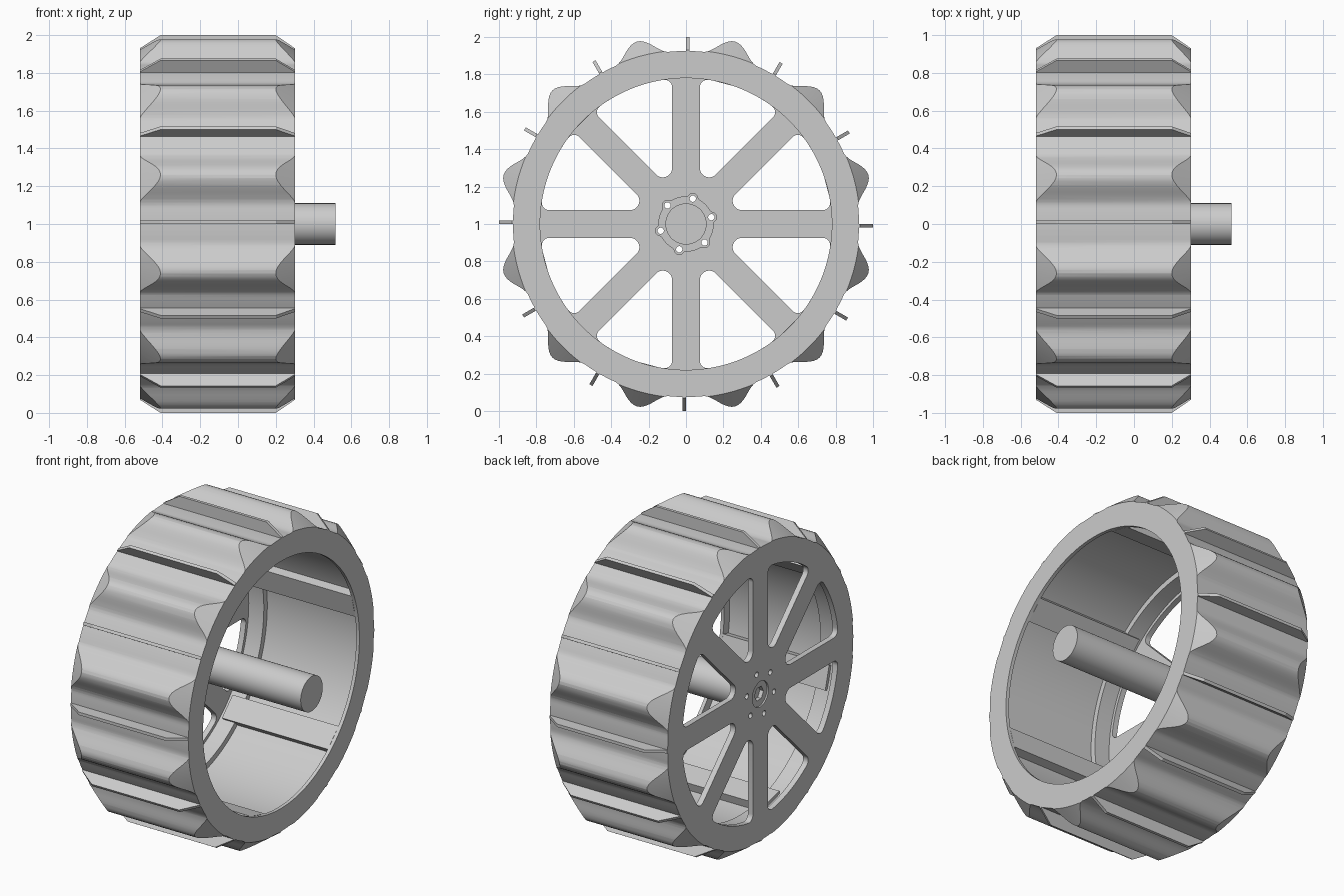
import bpy, bmesh
from math import sin, cos, pi, radians, asin, sqrt
from mathutils import Matrix, Vector

cube = bpy.data.objects.get("Cube")
if cube:
    bpy.data.objects.remove(cube)

grey = bpy.data.materials.new("light_grey")
grey.use_nodes = True
colour = (0.6, 0.6, 0.6, 1)
grey.diffuse_color = colour
grey.node_tree.nodes["Principled BSDF"].inputs["Base Color"].default_value = colour

# Wheel frame: axle along x, axle height 1
CENTRE = Vector((0, 0, 1))
X_IN, X_OUT = -0.52, 0.302         # spoked side, open side
DISC = -0.485                      # inner face of the spoked disc
BASE, PEAK, LIP, SEAT, WALL = 0.925, 1.01, 0.78, 0.80, 0.835


def smooth(obj):
    bpy.ops.object.select_all(action='DESELECT')
    obj.select_set(True)
    bpy.context.view_layer.objects.active = obj
    bpy.ops.object.shade_smooth_by_angle(angle=radians(22))


def finish(name, bm):
    bmesh.ops.remove_doubles(bm, verts=bm.verts, dist=0.0002)
    bmesh.ops.recalc_face_normals(bm, faces=bm.faces)
    mesh = bpy.data.meshes.new(name)
    bm.to_mesh(mesh)
    bm.free()
    mesh.materials.clear()
    mesh.materials.append(grey)
    obj = bpy.data.objects.new(name, mesh)
    bpy.context.collection.objects.link(obj)
    smooth(obj)
    return obj


def arc(cy, cz, r, a0, a1, n):
    return [(cy + r * cos(a0 + (a1 - a0) * i / n), cz + r * sin(a0 + (a1 - a0) * i / n))
            for i in range(n + 1)]


def circle(r, n=64, cy=0, cz=0):
    return arc(cy, cz, r, 0, 2 * pi, n)[:-1]


def turn(points, a):
    return [(y * cos(a) - z * sin(a), y * sin(a) + z * cos(a)) for y, z in points]


def plate(name, loops, x0, x1):
    """Flat plate across the axle: first loop is the outline, others are holes."""
    curve = bpy.data.curves.new(name, 'CURVE')
    curve.dimensions = '2D'
    curve.fill_mode = 'BOTH'
    curve.extrude = (x1 - x0) / 2
    for loop in loops:
        spline = curve.splines.new('POLY')
        spline.points.add(len(loop) - 1)
        for p, (y, z) in zip(spline.points, loop):
            p.co = (y, z, 0, 1)
        spline.use_cyclic_u = True
    temp = bpy.data.objects.new(name + "_outline", curve)
    bpy.context.collection.objects.link(temp)
    deps = bpy.context.evaluated_depsgraph_get()
    mesh = bpy.data.meshes.new_from_object(temp.evaluated_get(deps))
    bm = bmesh.new()
    bm.from_mesh(mesh)
    for v in bm.verts:
        y, z, x = v.co
        v.co = CENTRE + Vector((x + (x0 + x1) / 2, y, z))
    bpy.data.objects.remove(temp)
    bpy.data.curves.remove(curve)
    bpy.data.meshes.remove(mesh)
    return finish(name, bm)


# Tyre: turned body with chamfered ends, hollow inside with a lip at the open side
sections = [(X_IN, 0.93), (-0.41, PEAK), (0.20, PEAK), (X_OUT, 0.93), (X_OUT, LIP),
            (0.28, LIP), (0.28, WALL), (-0.38, WALL), (-0.38, SEAT), (X_IN, SEAT)]
around = 180
bm = bmesh.new()
rings = [[bm.verts.new(CENTRE + Vector((x, y, z))) for y, z in circle(r, around)]
         for x, r in sections]
for j, ring in enumerate(rings):
    after = rings[(j + 1) % len(rings)]
    for k in range(around):
        m = (k + 1) % around
        bm.faces.new((ring[k], ring[m], after[m], after[k]))
tyre = finish("lugged_tyre", bm)


# Rounded lugs: trim the turned body to a wavy outline
def lug_radius(angle):
    step = radians(30)
    t = ((angle % step) - step / 2) * BASE
    half = 0.15
    return BASE + (PEAK - BASE) * (0.5 + 0.5 * cos(pi * t / half) if abs(t) < half else 0)


wave = [(lug_radius(radians(k)) * cos(radians(k)), lug_radius(radians(k)) * sin(radians(k)))
        for k in range(360)]
cutter = plate("lug_cutter", [wave], X_IN - 0.1, X_OUT + 0.1)
cutter.hide_render = True
trim = tyre.modifiers.new("lugs", 'BOOLEAN')
trim.operation = 'INTERSECT'
trim.solver = 'EXACT'
trim.object = cutter
bpy.context.view_layer.objects.active = tyre
bpy.ops.object.modifier_apply(modifier=trim.name)
bpy.data.objects.remove(cutter)
smooth(tyre)

# Thin paddles between the lugs
bm = bmesh.new()
profile = [(X_IN, 0.91), (X_IN, 0.93), (-0.41, 1), (0.20, 1), (X_OUT, 0.93), (X_OUT, 0.91)]
for k in range(12):
    rot = Matrix.Rotation(radians(30 * k), 3, 'X')
    sides = [[bm.verts.new(CENTRE + rot @ Vector((x, y, r))) for x, r in profile]
             for y in (0, 0.019)]
    bm.faces.new(sides[0])
    bm.faces.new(sides[1])
    for i in range(len(profile)):
        j = (i + 1) % len(profile)
        bm.faces.new((sides[0][i], sides[0][j], sides[1][j], sides[1][i]))
finish("tread_paddles", bm)

# Flat ribs along the inner wall
bm = bmesh.new()
for k in range(6):
    a = radians(15 + 60 * k)
    mat = (Matrix.Translation(CENTRE) @ Matrix.Rotation(a, 4, 'X')
           @ Matrix.Translation((-0.09, 0.813, 0)) @ Matrix.Diagonal((0.74, 0.07, 0.15, 1)))
    bmesh.ops.create_cube(bm, size=1, matrix=mat)
finish("inner_ribs", bm)

# Spoked disc: eight rounded windows, bolt holes and a centre bore
half_spoke, corner, tip = 0.074, 0.04, 0.05
eighth = pi / 4
far = LIP - corner
a = asin((half_spoke + corner) / far)
apex = (half_spoke + tip) / sin(eighth / 2)
window = arc(far * cos(a), far * sin(a), corner, -pi / 2, a, 8)
window += arc(0, 0, LIP, a, eighth - a, 16)[1:-1]
window += arc(far * cos(eighth - a), far * sin(eighth - a), corner,
              eighth - a, eighth + pi / 2, 8)
window += arc(apex * cos(eighth / 2), apex * sin(eighth / 2), tip, eighth + pi / 2, 1.5 * pi, 10)
windows = [turn(window, eighth * k) for k in range(8)]

BOLT = 0.14
bolt_angles = [radians(15 + 60 * k) for k in range(6)]
bolts = [circle(0.017, 16, BOLT * cos(b), BOLT * sin(b)) for b in bolt_angles]
plate("spoked_disc", [circle(SEAT, 180)] + windows + bolts + [circle(0.08, 40)], X_IN, DISC)

# Bearing ring set into the bore
plate("bore_ring", [circle(0.08, 40), circle(0.045, 6)], -0.51, DISC)

# Shaft collar with a rounded lobe at each bolt
lobe = 0.03
outline = []
for k in range(180):
    t = 2 * pi * k / 180
    r = 0.148
    for b in bolt_angles:
        inside = lobe ** 2 - (BOLT * sin(t - b)) ** 2
        if inside > 0 and cos(t - b) > 0:
            r = max(r, BOLT * cos(t - b) + sqrt(inside))
    outline.append((r * cos(t), r * sin(t)))
plate("shaft_collar", [outline] + bolts + [circle(0.105)], DISC, -0.45)

# Axle shaft
plate("axle_shaft", [circle(0.11)], DISC + 0.001, 0.515)
